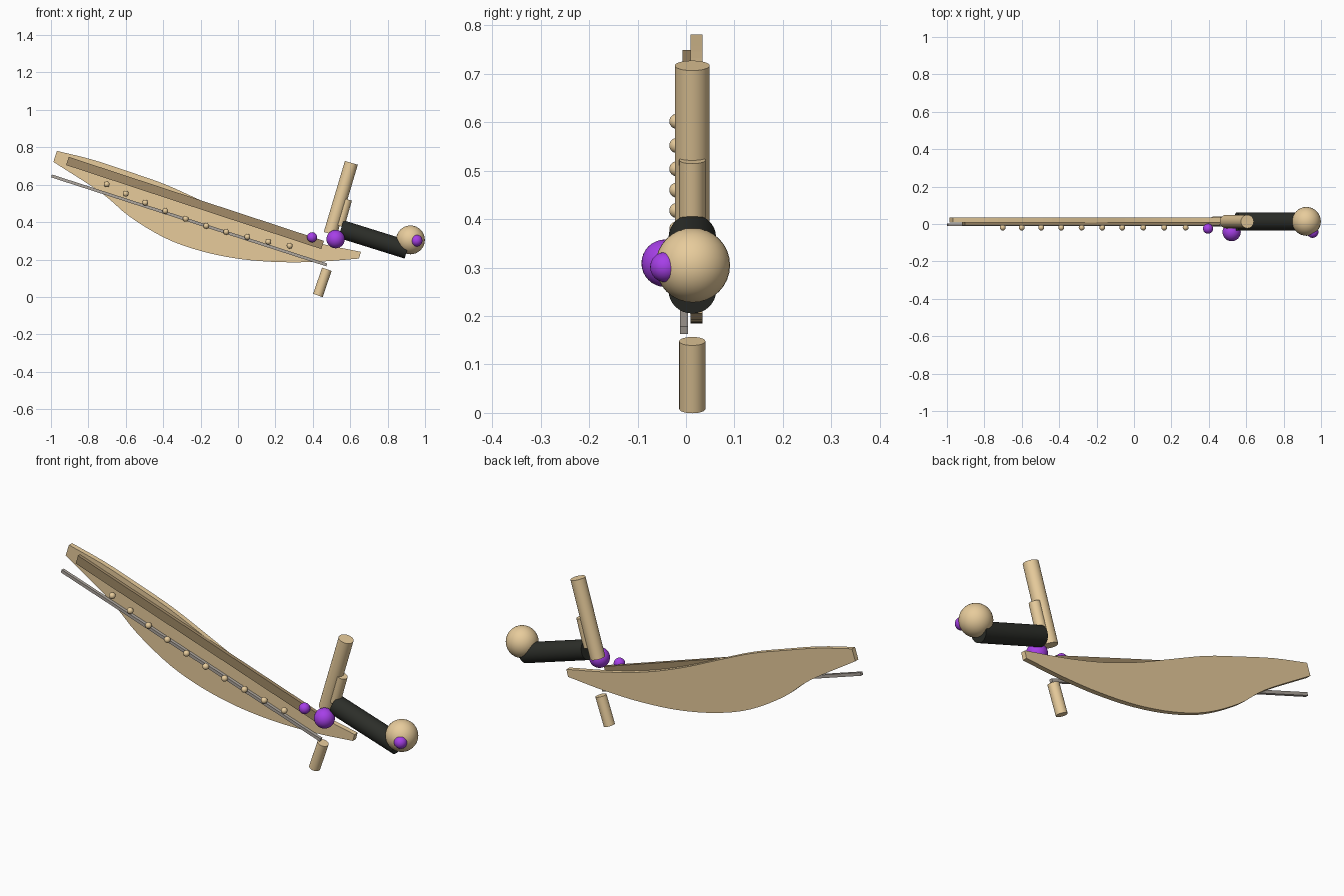
import bpy, bmesh, math
from mathutils import Vector

if "Cube" in bpy.data.objects:
    bpy.data.objects.remove(bpy.data.objects["Cube"])


def material(name, rgb):
    m = bpy.data.materials.new(name)
    m.diffuse_color = (*rgb, 1)
    m.use_nodes = True
    m.node_tree.nodes["Principled BSDF"].inputs["Base Color"].default_value = m.diffuse_color
    return m


GOLD = material("gold", (0.80, 0.60, 0.33))
BRONZE = material("bronze", (0.36, 0.26, 0.14))
STEEL = material("steel", (0.42, 0.38, 0.34))
LEATHER = material("leather", (0.025, 0.027, 0.022))
GEM = material("gem", (0.38, 0.05, 0.80))


def finish(ob, name, mat, smooth=True):
    ob.name = name
    ob.data.materials.append(mat)
    if smooth:
        bpy.ops.object.shade_smooth_by_angle(angle=math.radians(40))
    return ob


def rod(name, a, b, r, mat, y=0.013):
    a, b = Vector((a[0], y, a[1])), Vector((b[0], y, b[1]))
    d = b - a
    bpy.ops.mesh.primitive_cylinder_add(vertices=32, radius=r, depth=d.length, location=(a + b) / 2,
                                        rotation=(0, math.atan2(d.x, d.z), 0))
    return finish(bpy.context.object, name, mat)


def bar(name, a, b, width, y0, y1, mat):
    dx, dz = b[0] - a[0], b[1] - a[1]
    bpy.ops.mesh.primitive_cube_add(size=1, location=((a[0] + b[0]) / 2, (y0 + y1) / 2, (a[1] + b[1]) / 2),
                                    rotation=(0, -math.atan2(dz, dx), 0))
    ob = bpy.context.object
    ob.scale = (math.hypot(dx, dz), y1 - y0, width)
    return finish(ob, name, mat, False)


def ball(name, x, y, z, r, mat):
    bpy.ops.mesh.primitive_uv_sphere_add(segments=32, ring_count=16, radius=r, location=(x, y, z))
    return finish(bpy.context.object, name, mat)


def spline(pts, n=4):
    # smooth curve through the points
    p = [Vector(q) for q in pts]
    p = [2 * p[0] - p[1]] + p + [2 * p[-1] - p[-2]]
    out = []
    for a, b, c, d in zip(p, p[1:], p[2:], p[3:]):
        for i in range(n):
            t = i / n
            out.append(0.5 * (2 * b + (c - a) * t + (2 * a - 5 * b + 4 * c - d) * t * t
                              + (3 * b - a - 3 * c + d) * t ** 3))
    return out + [p[-2]]


# curved blade: back edge and cutting edge, extruded in y
back = spline([(-0.968, 0.781), (-0.775, 0.733), (-0.58, 0.669), (-0.39, 0.602), (-0.19, 0.512),
               (0.0, 0.425), (0.2, 0.35), (0.42, 0.29), (0.657, 0.241)])
edge = spline([(-0.987, 0.722), (-0.73, 0.556), (-0.58, 0.43), (-0.39, 0.315), (-0.20, 0.246),
               (0.01, 0.203), (0.23, 0.186), (0.44, 0.189), (0.647, 0.205)])
bm = bmesh.new()
top = [bm.verts.new((p.x, 0.009, p.y)) for p in back]
low = [bm.verts.new((p.x, 0.009, p.y)) for p in edge]
for i in range(len(top) - 1):
    bm.faces.new((top[i], low[i], low[i + 1], top[i + 1]))
ext = bmesh.ops.extrude_face_region(bm, geom=bm.faces[:])
bmesh.ops.translate(bm, vec=(0, 0.025, 0), verts=[v for v in ext["geom"] if isinstance(v, bmesh.types.BMVert)])
bmesh.ops.recalc_face_normals(bm, faces=bm.faces[:])
mesh = bpy.data.meshes.new("blade")
bm.to_mesh(mesh)
bm.free()
blade = bpy.data.objects.new("blade", mesh)
bpy.context.collection.objects.link(blade)
bpy.context.view_layer.objects.active = blade
finish(blade, "blade", GOLD, False)

# strips and studs on the front of the blade
bar("spine_strip", (-0.912, 0.727), (0.452, 0.278), 0.046, -0.007, 0.012, BRONZE)
bar("thin_rail", (-0.997, 0.647), (0.475, 0.171), 0.016, -0.012, 0.004, STEEL)
studs = [(-0.702, 0.602), (-0.60, 0.552), (-0.496, 0.504), (-0.389, 0.46), (-0.28, 0.418),
         (-0.17, 0.38), (-0.063, 0.348), (0.05, 0.321), (0.162, 0.295), (0.276, 0.273)]
for x, z in studs:
    ball("stud", x, -0.019, z, 0.0155, GOLD)

# guard arms
rod("guard_upper_arm", (0.493, 0.337), (0.606, 0.717), 0.036, GOLD)
rod("guard_short_arm", (0.542, 0.38), (0.583, 0.522), 0.027, GOLD)
rod("guard_lower_arm", (0.475, 0.148), (0.427, 0.008), 0.027, GOLD)

# handle
rod("grip", (0.55, 0.363), (0.905, 0.252), 0.049, LEATHER)
ball("pommel", 0.922, 0.014, 0.305, 0.077, GOLD)

# jewels
ball("guard_jewel", 0.522, -0.043, 0.309, 0.049, GEM)
ball("blade_jewel", 0.396, -0.025, 0.319, 0.027, GEM)
ball("pommel_jewel", 0.955, -0.043, 0.301, 0.031, GEM)
